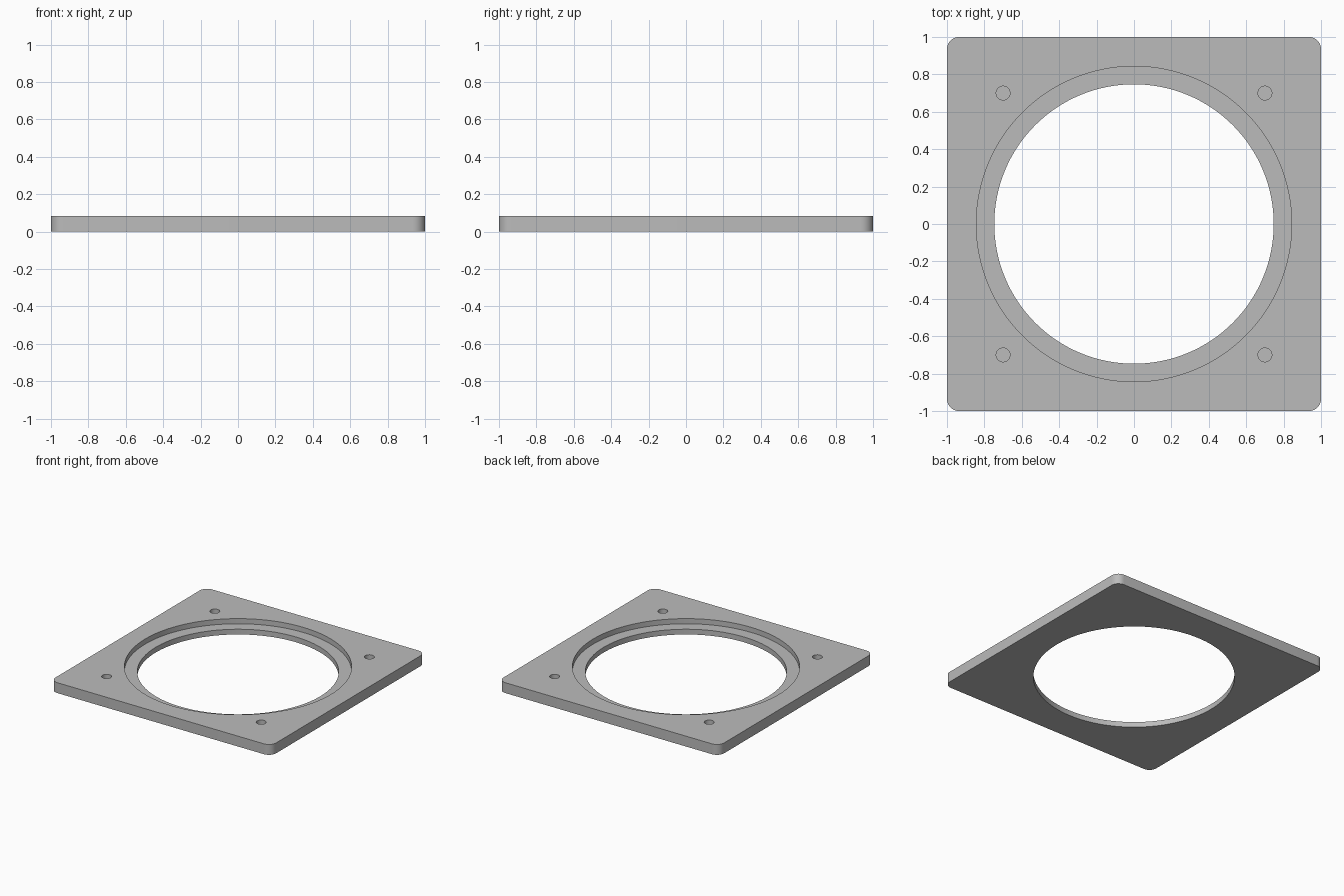
import bpy
import bmesh
from mathutils import Matrix

HALF, HEIGHT, CORNER = 1.0, 0.085, 0.065
LEDGE_Z = 0.043

cube = bpy.data.objects.get("Cube")
if cube:
    bpy.data.objects.remove(cube, do_unlink=True)

grey = bpy.data.materials.new("plain grey")
grey.use_nodes = True
color = (0.5, 0.5, 0.5, 1)
grey.diffuse_color = color
grey.node_tree.nodes["Principled BSDF"].inputs["Base Color"].default_value = color


def add_object(name, bm):
    mesh = bpy.data.meshes.new(name)
    bm.to_mesh(mesh)
    bm.free()
    mesh.materials.append(grey)
    obj = bpy.data.objects.new(name, mesh)
    bpy.context.collection.objects.link(obj)
    return obj


def cut_round(target, radius, bottom, x=0, y=0, sides=32):
    """Cut a round pocket from the given height up through the top."""
    top = HEIGHT + 0.1
    bm = bmesh.new()
    bmesh.ops.create_cone(bm, cap_ends=True, segments=sides, radius1=radius,
                          radius2=radius, depth=top - bottom,
                          matrix=Matrix.Translation((x, y, (top + bottom) / 2)))
    cutter = add_object("cutter", bm)
    cutter.hide_render = True
    mod = target.modifiers.new("cut", 'BOOLEAN')
    mod.operation, mod.solver, mod.object = 'DIFFERENCE', 'EXACT', cutter
    bpy.ops.object.modifier_apply(modifier=mod.name)
    bpy.data.objects.remove(cutter, do_unlink=True)


# Square plate with rounded corners
bm = bmesh.new()
bmesh.ops.create_cube(bm, matrix=Matrix.Translation((0, 0, HEIGHT / 2))
                      @ Matrix.Diagonal((2 * HALF, 2 * HALF, HEIGHT, 1)))
upright = [e for e in bm.edges if abs(e.verts[0].co.z - e.verts[1].co.z) > 0.01]
bmesh.ops.bevel(bm, geom=upright, offset=CORNER, segments=10, profile=0.5,
                affect='EDGES')
plate = add_object("mounting_plate", bm)
bpy.ops.object.select_all(action='DESELECT')
plate.select_set(True)
bpy.context.view_layer.objects.active = plate

# Central opening with a stepped ledge
cut_round(plate, 0.843, LEDGE_Z, sides=128)
cut_round(plate, 0.747, -0.1, sides=128)

# Blind screw holes in the corners
for x in (-0.7, 0.7):
    for y in (-0.7, 0.7):
        cut_round(plate, 0.037, 0.02, x, y)

bpy.ops.object.shade_smooth_by_angle(angle=0.6)
